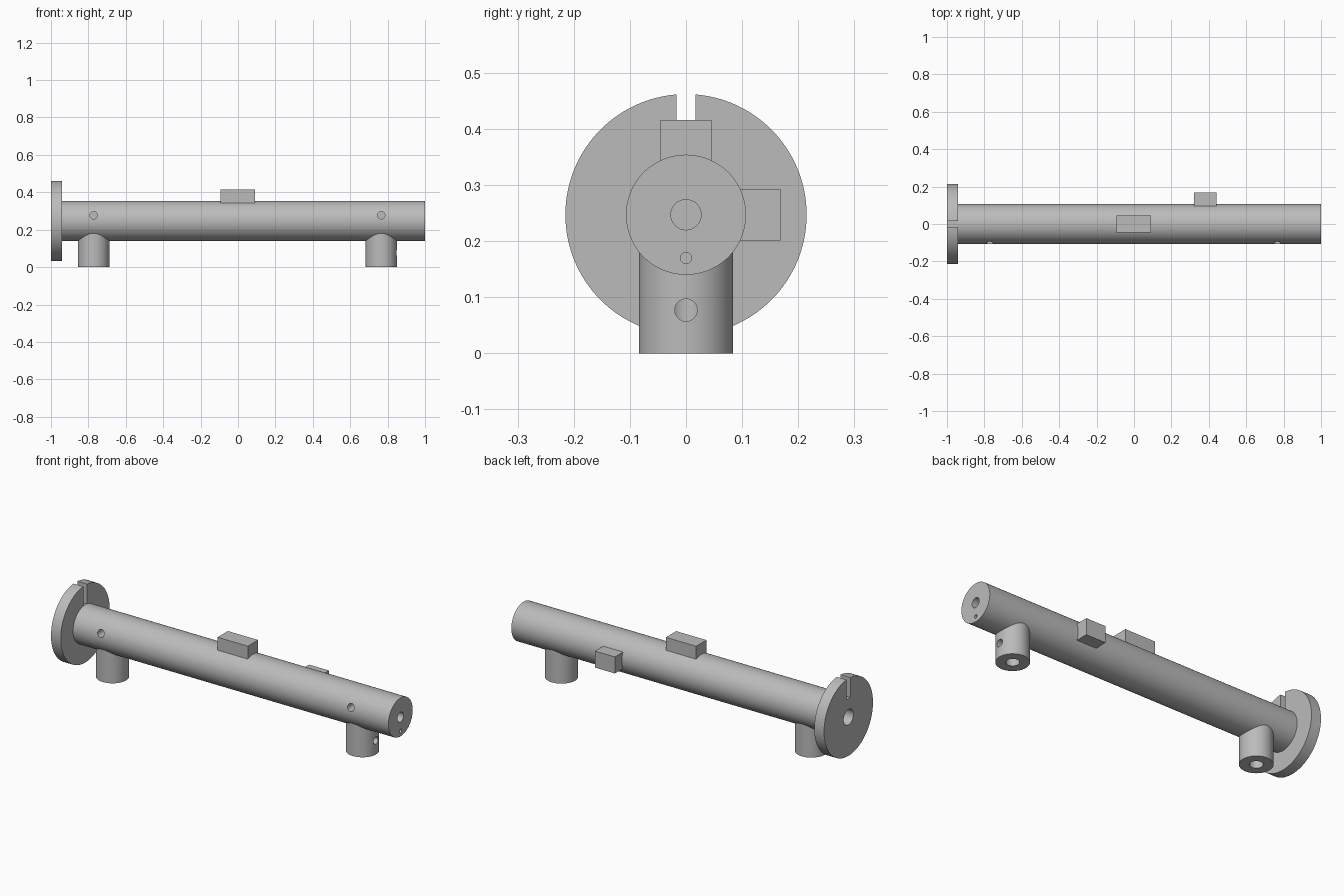
import bpy
import math

default = bpy.data.objects.get("Cube")
if default:
    bpy.data.objects.remove(default, do_unlink=True)

# Single plain metal colour
grey = bpy.data.materials.new("light_grey_metal")
grey.use_nodes = True
tone = (0.5, 0.5, 0.5, 1.0)
grey.diffuse_color = tone
grey.node_tree.nodes["Principled BSDF"].inputs["Base Color"].default_value = tone

AXIS_Z = 0.247
TURN = {"x": (0, math.pi / 2, 0), "y": (math.pi / 2, 0, 0), "z": (0, 0, 0)}


def cylinder(name, axis, centre, radius, length, sides=64):
    bpy.ops.mesh.primitive_cylinder_add(vertices=sides, radius=radius, depth=length,
                                        location=centre, rotation=TURN[axis])
    ob = bpy.context.object
    ob.name = name
    ob.data.materials.append(grey)
    return ob


def box(name, low, high):
    centre = [(a + b) / 2 for a, b in zip(low, high)]
    bpy.ops.mesh.primitive_cube_add(size=1, location=centre)
    ob = bpy.context.object
    ob.name = name
    ob.scale = [b - a for a, b in zip(low, high)]
    bpy.ops.object.transform_apply(location=False, rotation=False, scale=True)
    ob.data.materials.append(grey)
    return ob


def cut(ob, cutters):
    bpy.ops.object.select_all(action="DESELECT")
    bpy.context.view_layer.objects.active = ob
    ob.select_set(True)
    for cutter in cutters:
        cutter.hide_render = True
        mod = ob.modifiers.new("cut", "BOOLEAN")
        mod.operation = "DIFFERENCE"
        mod.solver = "EXACT"
        mod.object = cutter
        bpy.ops.object.modifier_apply(modifier=mod.name)
    for cutter in cutters:
        bpy.data.objects.remove(cutter, do_unlink=True)
    bpy.ops.object.shade_smooth_by_angle(angle=math.radians(30))


# Long main tube with blind end bores, a pin hole and two front holes
tube = cylinder("main_tube", "x", (0.03, 0, AXIS_Z), 0.107, 1.94, 96)
cut(tube, [
    cylinder("end_bore", "x", (1, 0, AXIS_Z), 0.027, 0.2, 32),
    cylinder("pin_hole", "x", (1, 0, 0.17), 0.01, 0.1, 24),
    cylinder("flange_bore", "x", (-0.94, 0, AXIS_Z), 0.043, 0.1, 32),
    cylinder("front_hole", "y", (-0.772, -0.1, 0.277), 0.02, 0.1, 32),
    cylinder("front_hole", "y", (0.766, -0.1, 0.277), 0.02, 0.1, 32),
])

# Slotted flange disc
flange = cylinder("flange_disc", "x", (-0.97, 0, AXIS_Z), 0.215, 0.06, 128)
cut(flange, [
    cylinder("disc_bore", "x", (-0.97, 0, AXIS_Z), 0.043, 0.2, 32),
    box("slot", (-1.1, -0.017, 0.35), (-0.9, 0.017, 0.6)),
])

# Hollow round legs, the left one with a side port
for name, x in (("right_leg", -0.772), ("left_leg", 0.766)):
    leg = cylinder(name, "z", (x, 0, 0.1), 0.084, 0.2)
    holes = [cylinder("leg_bore", "z", (x, 0, 0), 0.034, 0.24, 32)]
    if x > 0:
        holes.append(cylinder("side_port", "x", (x + 0.07, 0, 0.077), 0.02, 0.1, 32))
    cut(leg, holes)

# Mounting blocks on the top and back of the tube
box("top_block", (-0.094, -0.045, 0.3), (0.092, 0.045, 0.416))
box("back_block", (0.32, 0.06, 0.201), (0.442, 0.168, 0.293))
